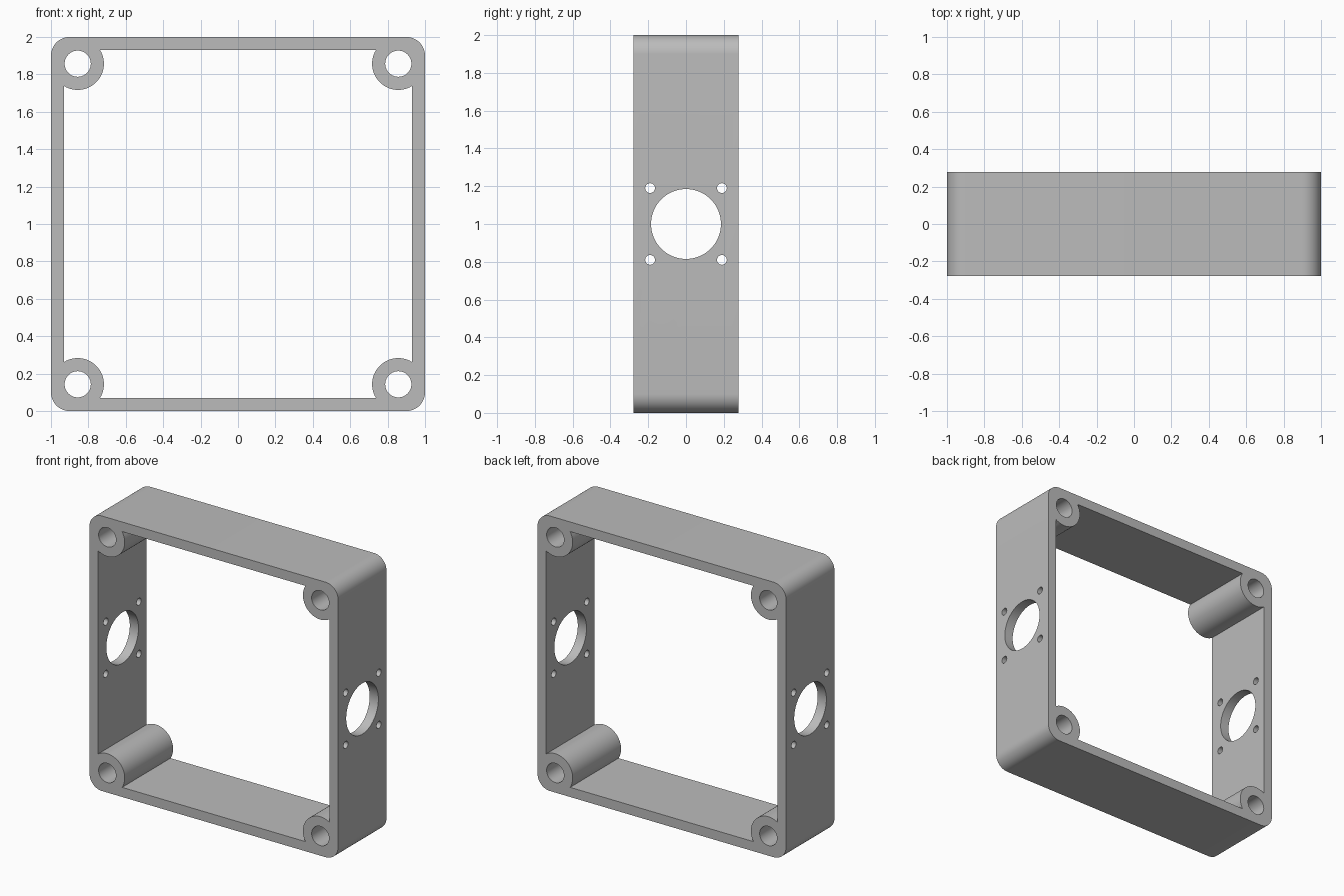
import bpy, bmesh, math
from mathutils import Matrix

if "Cube" in bpy.data.objects:
    bpy.data.objects.remove(bpy.data.objects["Cube"])

DEPTH = 0.556               # front to back
WALL = 0.93                 # inner wall distance from centre
BOSS, BOSS_R, BORE_R = 0.857, 0.14, 0.07
CORNER_R = 0.1


def arc(cx, cy, r, a0, a1, n):
    return [(cx + r * math.cos(a0 + (a1 - a0) * i / n),
             cy + r * math.sin(a0 + (a1 - a0) * i / n)) for i in range(n + 1)]


def four_corners(pts):
    """Repeat one corner's points around the square."""
    out = []
    for k in range(4):
        c, s = round(math.cos(k * math.pi / 2)), round(math.sin(k * math.pi / 2))
        out += [(x * c - y * s, x * s + y * c) for x, y in pts]
    return out


grey = bpy.data.materials.new("grey")
grey.diffuse_color = (0.5, 0.5, 0.5, 1)
grey.use_nodes = True
grey.node_tree.nodes["Principled BSDF"].inputs["Base Color"].default_value = grey.diffuse_color

# Frame profile: rounded outside, inside with round screw bosses, four bores
outer = four_corners(arc(1 - CORNER_R, 1 - CORNER_R, CORNER_R, 0, math.pi / 2, 12))
start = -math.acos((WALL - BOSS) / BOSS_R)
inner = four_corners(arc(BOSS, BOSS, BOSS_R, start, -1.5 * math.pi - start, 28))
loops = [outer, inner]
for sx in (-1, 1):
    for sy in (-1, 1):
        loops.append(arc(sx * BOSS, sy * BOSS, BORE_R, 0, 2 * math.pi, 40)[:-1])

curve = bpy.data.curves.new("frame_profile", 'CURVE')
curve.dimensions = '2D'
curve.fill_mode = 'BOTH'
curve.extrude = DEPTH / 2
for pts in loops:
    sp = curve.splines.new('POLY')
    sp.points.add(len(pts) - 1)
    for p, (x, y) in zip(sp.points, pts):
        p.co = (x, y, 0, 1)
    sp.use_cyclic_u = True
profile = bpy.data.objects.new("frame_profile", curve)
bpy.context.collection.objects.link(profile)
bpy.context.view_layer.update()
mesh = bpy.data.meshes.new_from_object(
    profile.evaluated_get(bpy.context.evaluated_depsgraph_get()))
bpy.data.objects.remove(profile)

# Stand the frame upright and weld its caps
bm = bmesh.new()
bm.from_mesh(mesh)
bmesh.ops.remove_doubles(bm, verts=bm.verts, dist=1e-5)
bm.transform(Matrix.Translation((0, 0, 1)) @ Matrix.Rotation(math.pi / 2, 4, 'X'))
bmesh.ops.recalc_face_normals(bm, faces=bm.faces)
bm.to_mesh(mesh)
bm.free()
frame = bpy.data.objects.new("frame", mesh)
bpy.context.collection.objects.link(frame)

# Connector opening and four screw holes through both side walls
bm = bmesh.new()
holes = [(0, 0, 0.185, 64)] + [(a, b, 0.026, 24) for a in (-0.19, 0.19) for b in (-0.19, 0.19)]
for y, z, r, n in holes:
    bmesh.ops.create_cone(
        bm, cap_ends=True, segments=n, radius1=r, radius2=r, depth=2.4,
        matrix=Matrix.Translation((0, y, 1 + z)) @ Matrix.Rotation(math.pi / 2, 4, 'Y'))
cut_mesh = bpy.data.meshes.new("side_hole_cutter")
bm.to_mesh(cut_mesh)
bm.free()
cutter = bpy.data.objects.new("side_hole_cutter", cut_mesh)
cutter.hide_render = True
bpy.context.collection.objects.link(cutter)

mod = frame.modifiers.new("side_holes", 'BOOLEAN')
mod.operation = 'DIFFERENCE'
mod.solver = 'EXACT'
mod.object = cutter
bpy.context.view_layer.objects.active = frame
frame.select_set(True)
bpy.ops.object.modifier_apply(modifier=mod.name)
bpy.data.objects.remove(cutter)

# Finish
frame.data.materials.clear()
frame.data.materials.append(grey)
bpy.ops.object.shade_smooth_by_angle(angle=math.radians(30))
